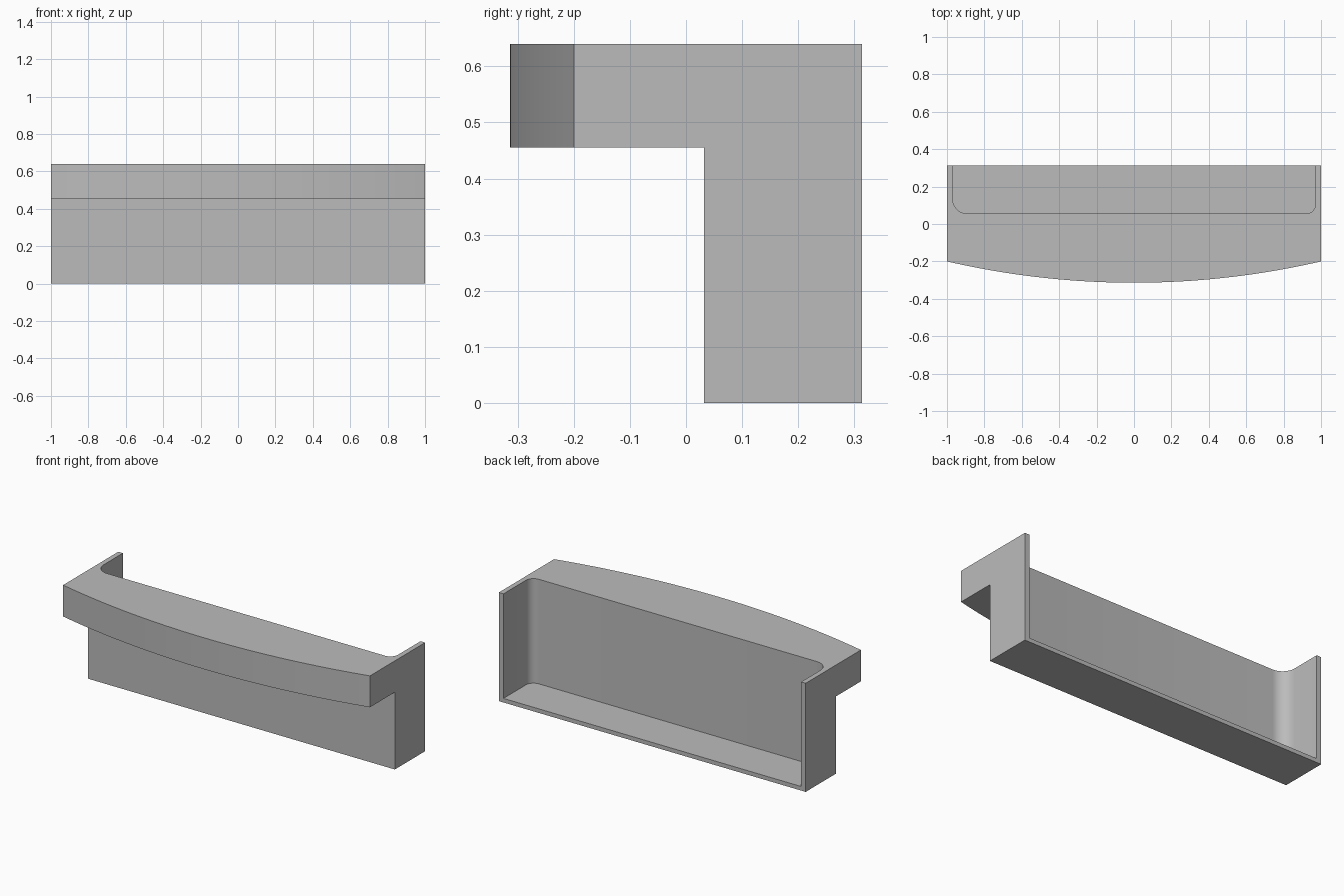
import bpy, bmesh
from math import sin, cos, pi, asin
from mathutils import Vector

cube = bpy.data.objects.get("Cube")
if cube:
    bpy.data.objects.remove(cube, do_unlink=True)

grey = bpy.data.materials.new("plain grey")
grey.use_nodes = True
colour = (0.5, 0.5, 0.5, 1)
grey.diffuse_color = colour
grey.node_tree.nodes["Principled BSDF"].inputs["Base Color"].default_value = colour

TOP, BACK, FRONT = 0.64, 0.314, -0.314
LEDGE_Z, BODY_Y, END_Y = 0.455, 0.032, -0.2
FLOOR, WALL, INNER_Y = 0.024, 0.03, 0.055


def prism(name, points, offset):
    """Extrude a closed outline of 3D points by an offset."""
    bm = bmesh.new()
    face = bm.faces.new([bm.verts.new(p) for p in points])
    new = bmesh.ops.extrude_face_region(bm, geom=[face])["geom"]
    verts = [v for v in new if isinstance(v, bmesh.types.BMVert)]
    bmesh.ops.translate(bm, verts=verts, vec=Vector(offset))
    bmesh.ops.recalc_face_normals(bm, faces=bm.faces)
    mesh = bpy.data.meshes.new(name)
    bm.to_mesh(mesh)
    bm.free()
    mesh.materials.append(grey)
    obj = bpy.data.objects.new(name, mesh)
    bpy.context.collection.objects.link(obj)
    return obj


def arc(cx, cy, r, start, end, steps):
    angles = [start + (end - start) * i / steps for i in range(steps + 1)]
    return [(cx + r * cos(a), cy + r * sin(a)) for a in angles]


def combine(target, tool, operation):
    mod = target.modifiers.new(operation, 'BOOLEAN')
    mod.operation, mod.solver, mod.object = operation, 'EXACT', tool
    bpy.context.view_layer.objects.active = target
    bpy.ops.object.modifier_apply(modifier=mod.name)
    bpy.data.objects.remove(tool, do_unlink=True)


# Body and overhanging ledge, as one stepped profile along x
section = [(BACK, 0), (BACK, TOP), (-0.4, TOP), (-0.4, LEDGE_Z),
           (BODY_Y, LEDGE_Z), (BODY_Y, 0)]
shell = prism("counter_shell", [(-1, y, z) for y, z in section], (2, 0, 0))

# Bowed front edge of the ledge
rise = END_Y - FRONT
radius = (1 + rise * rise) / (2 * rise)
half = asin(1 / radius)
bow = arc(0, FRONT + radius, radius, -pi / 2 - half, -pi / 2 + half, 40)
plan = [(-1.1, 0.5), (-1.1, END_Y)] + bow + [(1.1, END_Y), (1.1, 0.5)]
combine(shell, prism("bow_cutter", [(x, y, -0.1) for x, y in plan], (0, 0, 1)),
        'INTERSECT')

# Recess open to the back and top, with rounded inner corners
side = 1 - WALL
left_r, right_r = 0.05, 0.08
recess = ([(-side, 0.5)]
          + arc(-side + right_r, INNER_Y + right_r, right_r, pi, 1.5 * pi, 10)
          + arc(side - left_r, INNER_Y + left_r, left_r, 1.5 * pi, 2 * pi, 10)
          + [(side, 0.5)])
combine(shell, prism("recess_cutter", [(x, y, FLOOR) for x, y in recess], (0, 0, 1)),
        'DIFFERENCE')

# Smooth curves, sharp edges
bpy.ops.object.select_all(action='DESELECT')
shell.select_set(True)
bpy.context.view_layer.objects.active = shell
bpy.ops.object.shade_smooth_by_angle(angle=pi / 9)
